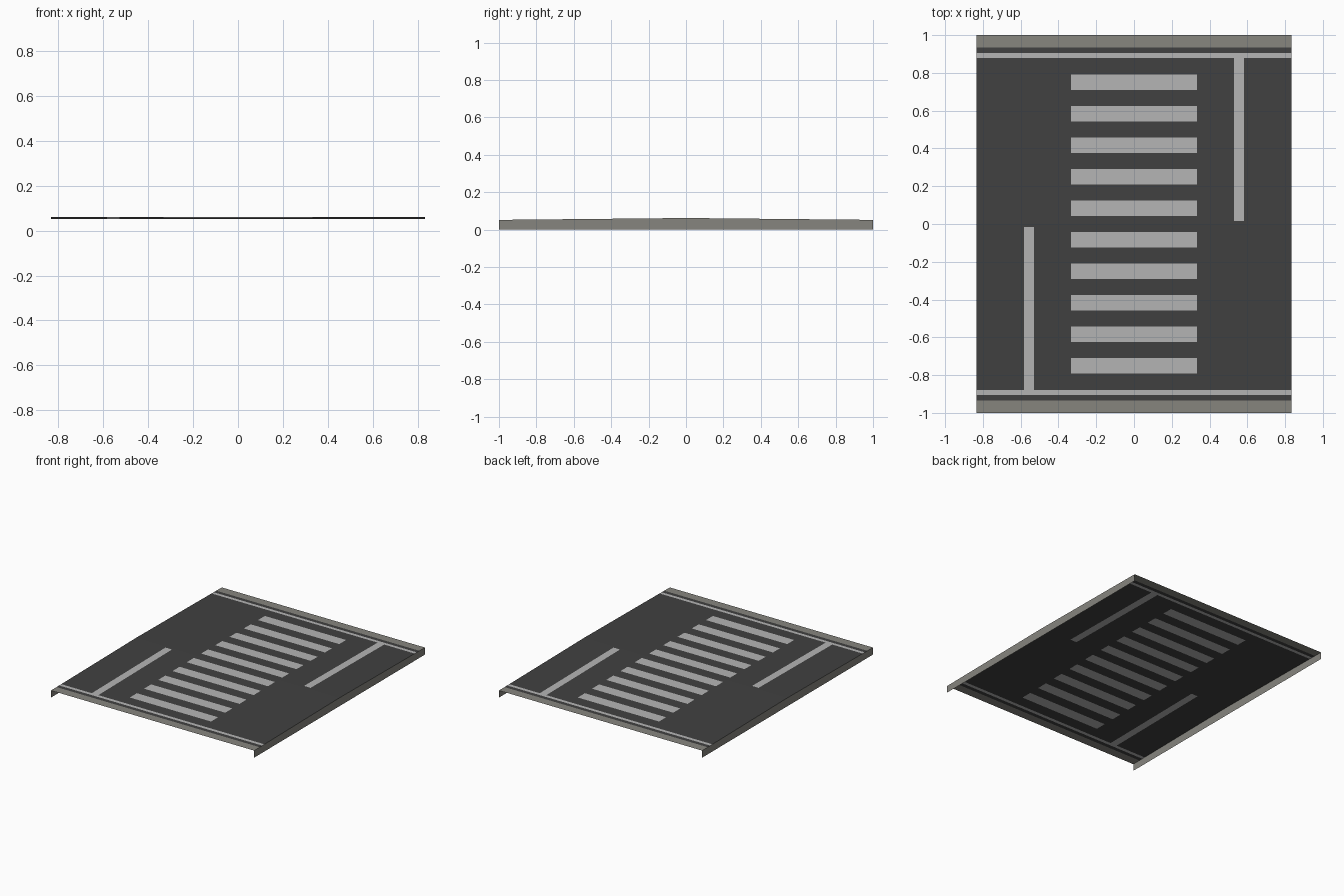
import bpy

if "Cube" in bpy.data.objects:
    bpy.data.objects.remove(bpy.data.objects["Cube"])

HX = 0.833                      # half width of the road slab
Z_EDGE, Z_RIDGE = 0.052, 0.062  # road camber heights


def height(y):
    return Z_RIDGE - (Z_RIDGE - Z_EDGE) * abs(y)


def material(name, c):
    m = bpy.data.materials.new(name)
    m.diffuse_color = (*c, 1)
    m.use_nodes = True
    m.node_tree.nodes["Principled BSDF"].inputs["Base Color"].default_value = m.diffuse_color
    return m


asphalt = material("asphalt", (0.052, 0.052, 0.052))
paint = material("paint", (0.46, 0.46, 0.46))
concrete = material("concrete", (0.24, 0.235, 0.21))


def add_mesh(name, verts, faces, mat):
    me = bpy.data.meshes.new(name)
    me.from_pydata(verts, [], faces)
    me.materials.append(mat)
    ob = bpy.data.objects.new(name, me)
    bpy.context.collection.objects.link(ob)


# Layout of the markings: (x0, x1, y0, y1)
bars = [(-0.333, 0.333, s * c - 0.041, s * c + 0.041)
        for s in (-1, 1) for c in [0.0835 + 0.1667 * k for k in range(5)]]
lanes = [(0.529, 0.583, 0.017, 0.88), (-0.583, -0.529, -0.88, -0.017)]
edges = [(-HX, HX, 0.88, 0.905), (-HX, HX, -0.905, -0.88)]
kerbs = [(-HX, HX, 0.935, 1), (-HX, HX, -1, -0.935)]
parts = {"crossing_bars": (bars, paint), "lane_lines": (lanes, paint),
         "edge_lines": (edges, paint), "kerb_tops": (kerbs, concrete)}


def part_at(x, y):
    for name, (rects, _) in parts.items():
        if any(a < x < b and c < y < d for a, b, c, d in rects):
            return name
    return "road_surface"


# Cambered surface, cut into one flush sheet of road and inlaid markings
rects = bars + lanes + edges + kerbs
xs = sorted({x for r in rects for x in r[:2]})
ys = sorted({y for r in rects for y in r[2:]} | {0.0})
cells = {}
for x0, x1 in zip(xs, xs[1:]):
    for y0, y1 in zip(ys, ys[1:]):
        cells.setdefault(part_at((x0 + x1) / 2, (y0 + y1) / 2), []).append((x0, x1, y0, y1))

for name, quads in cells.items():
    index, faces = {}, []
    for x0, x1, y0, y1 in quads:
        faces.append([index.setdefault((x, y, height(y)), len(index))
                      for x, y in ((x0, y0), (x1, y0), (x1, y1), (x0, y1))])
    add_mesh(name, list(index), faces, parts[name][1] if name in parts else asphalt)

# Side walls closing the slab on left and right; the ends stay open
for name, s in (("right_wall", 1), ("left_wall", -1)):
    x = s * HX
    verts = [(x, -1, 0), (x, 1, 0), (x, 1, Z_EDGE), (x, 0, Z_RIDGE), (x, -1, Z_EDGE)]
    add_mesh(name, verts, [(0, 1, 2, 3, 4)[::s]], concrete)
